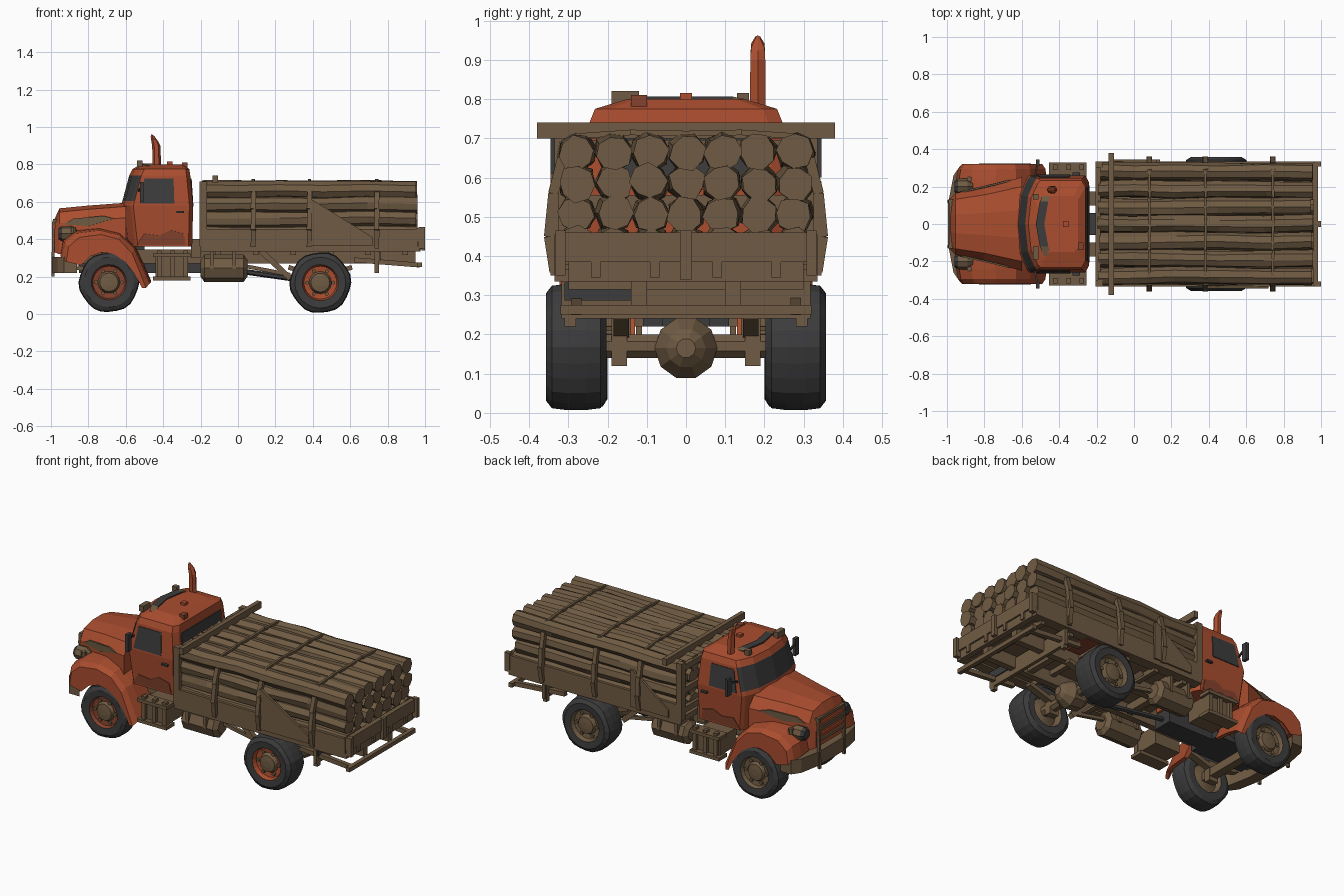
import bpy, bmesh, math, random
from mathutils import Vector

if "Cube" in bpy.data.objects:
    bpy.data.objects.remove(bpy.data.objects["Cube"])

random.seed(4)


def material(name, rgb):
    m = bpy.data.materials.new(name)
    m.diffuse_color = (*rgb, 1)
    m.use_nodes = True
    m.node_tree.nodes["Principled BSDF"].inputs["Base Color"].default_value = m.diffuse_color
    return m


RED = material("red paint", (0.40, 0.075, 0.028))
RUST = material("dark rust", (0.23, 0.055, 0.027))
BROWN = material("brown wood and metal", (0.16, 0.105, 0.056))
DARK = material("dark rubber and glass", (0.045, 0.045, 0.047))


def loft(name, rings, mats, cap=True):
    """Bridge closed rings of points; mats is one material or one per band."""
    bm = bmesh.new()
    vs = [[bm.verts.new(p) for p in r] for r in rings]
    mats = mats if isinstance(mats, list) else [mats] * (len(rings) - 1)
    used = list(dict.fromkeys(mats))
    for a, b, m in zip(vs, vs[1:], mats):
        for i in range(len(a)):
            j = (i + 1) % len(a)
            bm.faces.new((a[i], a[j], b[j], b[i])).material_index = used.index(m)
    if cap:
        bm.faces.new(vs[0]).material_index = used.index(mats[0])
        bm.faces.new(vs[-1]).material_index = used.index(mats[-1])
    bmesh.ops.recalc_face_normals(bm, faces=bm.faces)
    me = bpy.data.meshes.new(name)
    bm.to_mesh(me)
    bm.free()
    for m in used:
        me.materials.append(m)
    ob = bpy.data.objects.new(name, me)
    bpy.context.collection.objects.link(ob)
    return ob


def box(name, x0, x1, y0, y1, z0, z1, mat=BROWN):
    return loft(name, [[(x0, y0, z), (x1, y0, z), (x1, y1, z), (x0, y1, z)] for z in (z0, z1)], mat)


def prism(name, pts, y0, y1, mat=BROWN):
    return loft(name, [[(x, y, z) for x, z in pts] for y in (y0, y1)], mat)


def rod(name, p0, p1, w, h=None, mat=BROWN, n=4):
    """Straight bar between two points: square with n=4, otherwise round."""
    p0, p1 = Vector(p0), Vector(p1)
    d = (p1 - p0).normalized()
    u = d.cross(Vector((0, 0, 1)) if abs(d.z) < .9 else Vector((0, 1, 0))).normalized()
    v = u.cross(d)
    h = h or w
    k = .7071 if n == 4 else .5
    ang = [math.tau * (i + .5) / n for i in range(n)]
    return loft(name, [[p + u * w * k * math.cos(a) + v * h * k * math.sin(a) for a in ang]
                       for p in (p0, p1)], mat)


def plate(name, pts, mat, out):
    """Thin painted panel or pane lifted slightly off a surface."""
    out = Vector(out).normalized() * .005
    return loft(name, [[Vector(p) - out for p in pts], [Vector(p) + out * .8 for p in pts]], mat)


def lathe(name, profile, c, axis, mats, n=12, knob=0):
    """Spin (offset, radius) pairs about x or y; knob cuts a tread."""
    rings = []
    for o, r in profile:
        ring = []
        for i in range(n):
            a = math.tau * i / n
            q = r - (knob if r > .15 and (i // 2) % 2 else 0)
            s, t = q * math.cos(a), q * math.sin(a)
            ring.append((c[0] + s, c[1] + o, c[2] + t) if axis == "y" else (c[0] + o, c[1] + s, c[2] + t))
        rings.append(ring)
    return loft(name, rings, mats)


# Cab shell with a slightly pointed front and a full-width windshield band
def cab_ring(x0, x1, y, z):
    return [(x0, 0, z), (x0 + .015, -y * .6, z), (x0 + .05, -y * .93, z), (x0 + .065, -y, z), (x1 - .02, -y, z),
            (x1, -y * .85, z), (x1, y * .85, z), (x1 - .02, y, z), (x0 + .065, y, z), (x0 + .05, y * .93, z),
            (x0 + .015, y * .6, z)]


cab = loft("cab", [cab_ring(-.60, -.245, .245, .36), cab_ring(-.625, -.24, .26, .58), cab_ring(-.618, -.242, .258, .605),
                   cab_ring(-.582, -.255, .246, .74), cab_ring(-.565, -.26, .232, .775),
                   cab_ring(-.52, -.30, .15, .80)], RED)
cab.data.materials.append(DARK)
for f in cab.data.polygons:
    if .63 < f.center.z < .70 and f.normal.x < -.6:
        f.material_index = 1
plate("rear_window", [(-.242, -.205, .575), (-.242, .205, .575), (-.252, .19, .725), (-.252, -.19, .725)], DARK, (1, 0, .1))
# Roof visor band, lamps and exhaust
for a, b, m in ((-.17, -.12, BROWN), (-.12, 0, DARK), (0, .12, DARK), (.12, .15, BROWN)):
    xa, xb = -.525 + a * a * 1.5, -.525 + b * b * 1.5
    za, zb = .802 - max(0, abs(a) - .13) * .3, .802 - max(0, abs(b) - .13) * .3
    plate("roof_visor", [(xa, a, za), (xa + .045, a, za), (xb + .045, b, zb), (xb, b, zb)], m, (0, 0, 1))
box("roof_light", -.54, -.51, -.19, -.12, .785, .82)
box("roof_light", -.54, -.51, .13, .16, .785, .815)
box("roof_beacon", -.38, -.35, -.015, .015, .79, .815, RED)
box("roof_hatch_hinge", -.30, -.27, -.14, -.10, .77, .81, RUST)
loft("exhaust_stack", [[(x + r * math.cos(a), .183 + r * math.sin(a), z + k * math.cos(a))
                        for a in [math.tau * i / 6 for i in range(6)]]
                       for x, z, k, r in ((-.432, .74, 0, .023), (-.437, .90, 0, .022), (-.447, .935, -.012, .02),
                                          (-.455, .957, -.005, .007))], RED)

# Hood and nose
def hood_ring(x, y, z, z0):
    half = [(y, z0), (y, z - .08), (y * .8, z - .02), (y * .3, z)]
    return [(x, a, b) for a, b in half] + [(x, -a, b) for a, b in reversed(half)]


loft("hood", [hood_ring(-.98, .14, .51, .33), hood_ring(-.955, .165, .565, .32), hood_ring(-.80, .195, .58, .32),
              hood_ring(-.60, .25, .595, .34)], RED)
box("engine_block", -.85, -.50, -.11, .11, .22, .36, DARK)
box("gearbox", -.50, -.20, -.06, .06, .22, .31, DARK)
for i in range(5):
    z = .36 + i * .033
    box("grille_slat", -.99, -.95, -.13, .13, z, z + .015, RED if i % 2 else BROWN)
for y in (-.12, .12):
    rod("brush_guard_post", (-.99, y, .20), (-.985, y, .50), .016)
rod("brush_guard_rail", (-.988, -.13, .45), (-.988, .13, .45), .014)

# Front bumper with swept ends
loft("front_bumper", [[(x, y, .22), (x + .07, y, .22), (x + .07, y, .305), (x, y, .305)]
                      for x, y in ((-.93, -.31), (-.965, -.26), (-.992, -.12), (-.992, .12), (-.965, .26), (-.93, .31))],
     BROWN)

ARCH = [(-.95, .31), (-.935, .39), (-.87, .44), (-.74, .455), (-.63, .43), (-.55, .355), (-.505, .26), (-.465, .17),
        (-.49, .17), (-.535, .25), (-.59, .31), (-.66, .35), (-.73, .36), (-.80, .34), (-.86, .29)]


def wheel(x, s, yc, z, r, w, rim):
    h = w / 2
    tyre = [(-h * .7, r * .2), (-h * .5, r * .5), (-h, r * .58), (-h, r * .82), (-h * .8, r * .97), (-h * .3, r),
            (h * .3, r), (h * .8, r * .97), (h, r * .82), (h * .95, r * .58), (h * .6, r * .53), (h * .55, r * .36),
            (h * .85, r * .30), (h * .9, r * .12)]
    lathe("wheel", [(o * s, q) for o, q in tyre], (x, s * yc, z), "y",
          [BROWN] * 2 + [DARK] * 7 + [rim, rim, BROWN, BROWN], 24, .005)
    for k in range(6):
        a = math.tau * k / 6
        px, pz = x + r * .42 * math.cos(a), z + r * .42 * math.sin(a)
        rod("wheel_bolt", (px, s * (yc + h * .4), pz), (px, s * (yc + h * .75), pz), .022, None, BROWN, 6)


for s in (-1, 1):
    # Fenders, lamps and side panes of the cab
    loft("front_fender", [[(-.69 + (x + .69) * k, s * y, z - d) for x, z in ARCH]
                          for y, k, d in ((.13, 1, -.01), (.24, 1, 0), (.295, .96, .008), (.322, .88, .03))], RED)
    lathe("headlight", [(-.05, .03), (-.03, .042), (.02, .042), (.05, .02)], (-.91, s * .20, .43), "x",
          [DARK, BROWN, BROWN], 8)
    rod("turn_signal", (-.88, s * .24, .43), (-.88, s * .24, .465), .03, .03, BROWN, 6)
    plate("hood_side_streak", [(-.93, s * .171, .48), (-.80, s * .196, .47), (-.66, s * .234, .51), (-.72, s * .218, .525),
                               (-.88, s * .181, .51)], BROWN, (-.15, s, 0))
    plate("side_window", [(-.525, s * .26, .59), (-.34, s * .26, .59), (-.345, s * .247, .725), (-.50, s * .247, .725)],
          DARK, (0, s, .09))
    plate("door_rust", [(-.54, s * .245, .37), (-.28, s * .245, .37), (-.29, s * .25, .43), (-.36, s * .251, .45),
                        (-.42, s * .249, .42), (-.50, s * .25, .43)], RUST, (0, s, -.07))
    box("door_handle", -.33, -.29, s * .25, s * .275, .54, .55, DARK)
    rod("mirror_arm", (-.53, s * .25, .66), (-.515, s * .33, .68), .01, None, DARK)
    box("mirror", -.525, -.505, s * .31, s * .345, .60, .705, DARK)

    # Wheels and suspension
    wheel(-.69, s, .262, .170, .163, .125, RUST if s < 0 else BROWN)
    wheel(.44, s, .28, .168, .166, .155, RED if s < 0 else BROWN)
    for x in (-.69, .44):
        rod("leaf_spring", (x - .17, s * .165, .25), (x, s * .165, .20), .04, .025)
        rod("leaf_spring", (x, s * .165, .20), (x + .17, s * .165, .25), .04, .025)
        box("spring_mount", x - .03, x + .03, s * .15, s * .19, .12, .24)
    rod("frame_strut", (.12, s * .2, .34), (.28, s * .2, .19), .03)
    rod("frame_brace", (.02, s * .2, .26), (.28, s * .2, .21), .02)

    # Chassis rails, step boxes and tanks
    box("chassis_rail", -.93, .95, s * .10, s * .14, .27, .345)
    box("step_box", -.44, -.27, s * .14, s * .30, .20, .31)
    box("lower_step", -.455, -.255, s * .25, s * .33, .18, .20)
    box("upper_step", -.455, -.255, s * .25, s * .33, .305, .325)
    for x in (-.42, -.35, -.28):
        box("step_bracket", x - .012, x + .012, s * .29, s * .318, .20, .34)
    lathe("fuel_tank", [(-.125, .045), (-.105, .073), (.105, .073), (.125, .045)], (-.075, s * .22, .245), "x", BROWN, 8)
    for x in (-.14, -.02):
        box("tank_strap", x - .01, x + .01, s * .14, s * .295, .24, .35)

    # Bed sides, corner posts, guards and braces
    box("bed_side", -.20, .96, s * .318, s * .335, .355, .455)
    box("bed_side_sill", -.20, .97, s * .27, s * .335, .335, .365)
    brace = ([(.385, .61), (.40, .61), (.72, .41), (.72, .365), (.385, .365)] if s < 0 else
             [(.14, .59), (.12, .59), (-.12, .41), (-.12, .365), (.14, .365)])
    prism("side_brace", brace, s * .33, s * .345)
    rod("rear_guard_rail", (.62, s * .28, .29), (.97, s * .28, .262), .026)
    box("guard_post", .73, .755, s * .28, s * .31, .22, .35)
    box("side_post", .73, .755, s * .325, s * .345, .35, .56)
    box("headboard_post", -.205, -.165, s * .30, s * .335, .36, .71)
    box("cab_mount", -.25, -.20, s * .10, s * .175, .30, .40)

    # Straps around the load
    for x in (.08, .38, .74):
        path = [(.335, .36), (.349, .45), (.338, .56), (.315, .65), (.285, .705), (.14, .715), (0, .712)]
        for a, b in zip(path, path[1:]):
            rod("load_strap", (x, s * a[0], a[1]), (x + .004, s * b[0], b[1]), .014 if a[1] > .7 else .026,
                .026 if b[1] < .7 else .014)

# Axles and drivetrain
rod("front_axle", (-.69, -.22, .17), (-.69, .22, .17), .05)
rod("rear_axle", (.44, -.24, .17), (.44, .24, .17), .065, None, BROWN, 8)
lathe("differential", [(-.09, .03), (-.05, .07), (.03, .08), (.08, .05), (.10, .025)], (.44, 0, .165), "x", BROWN, 10)
rod("drive_shaft", (-.20, 0, .26), (.36, 0, .18), .03, None, DARK, 6)
for x in (-.45, -.05, .25, .65):
    box("chassis_crossmember", x - .02, x + .02, -.14, .14, .28, .33)

# Bed, tailgate and rear beam
box("bed_floor", -.20, .96, -.325, .325, .345, .38)
for i in range(6):
    x = -.12 + i * .2
    box("bed_joist", x, x + .03, -.30, .30, .315, .35)
plate("wheel_arch_liner", [(.30, .15, .335), (.60, .15, .335), (.60, .315, .335), (.30, .315, .335)], RUST, (0, 0, -1))
box("tailgate", .955, .985, -.33, .33, .385, .46)
box("tailgate_sill", .94, .975, -.30, .30, .335, .39)
box("tailgate_latch", .98, 1.0, -.015, .015, .34, .465)
for y in (-.32, .32):
    box("tailgate_corner", .965, 1.0, y - .013, y + .013, .35, .465)
for y in (-.23, -.08, .08, .23):
    box("sill_bracket", .96, .985, y - .012, y + .012, .345, .39)
box("rear_flap_beam", .735, .755, -.318, .318, .24, .335)
plate("flap_panel", [(.757, -.31, .287), (.757, -.13, .287), (.757, -.13, .333), (.757, -.31, .333)], DARK, (1, 0, 0))
rod("rear_low_bar", (.97, -.32, .263), (.97, .32, .263), .025)

# Headboard frame
box("headboard_top_beam", -.135, -.108, -.38, .38, .70, .74)
for z in (.40, .52, .66):
    box("headboard_slat", -.205, -.18, -.30, .30, z, z + .035)
for y in (-.1, 0, .1):
    box("headboard_bar", -.205, -.185, y - .01, y + .01, .36, .70)

# Stacked logs with uneven, roughly eight-sided sections
for row in range(4):
    for col in range(7):
        y, z = (col - 3) * .0925, .664 - row * .078
        turn = random.uniform(0, .8)
        rings = []
        for x in (-.185, .0, .22, .45, .70, .95):
            dy, dz = random.uniform(-.005, .005), random.uniform(-.005, .005)
            x += random.uniform(-.01, .01)
            rings.append([(x, y + dy + r * math.cos(a), z + dz + r * math.sin(a)) for a, r in
                          [(turn + math.tau * i / 8, random.uniform(.041, .051)) for i in range(8)]])
        loft("log", rings, BROWN)
